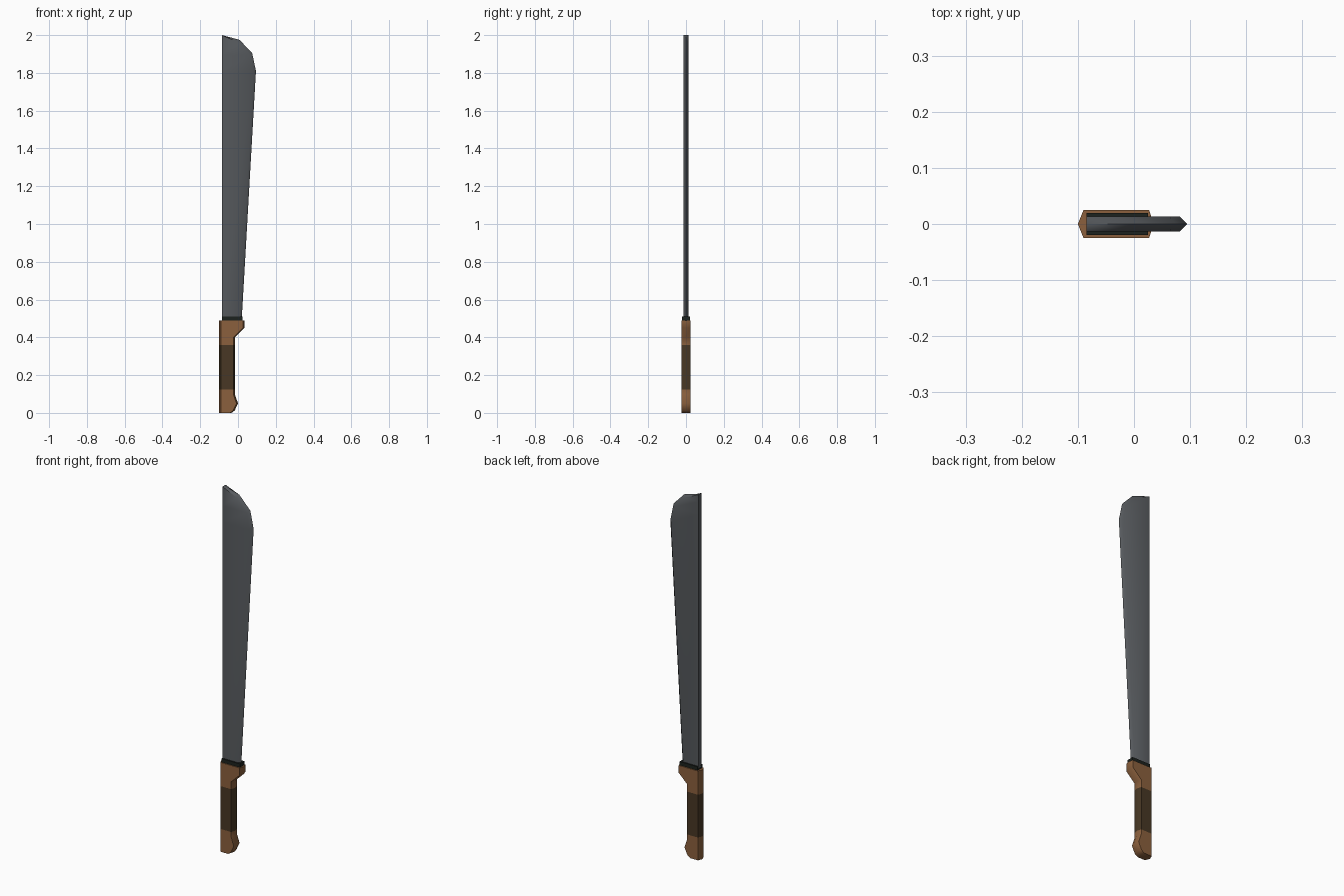
import bpy, bmesh, math

if "Cube" in bpy.data.objects:
    bpy.data.objects.remove(bpy.data.objects["Cube"])


def material(name, rgb):
    m = bpy.data.materials.new(name)
    m.diffuse_color = (*rgb, 1)
    m.use_nodes = True
    m.node_tree.nodes["Principled BSDF"].inputs["Base Color"].default_value = m.diffuse_color
    return m


STEEL = material("dark steel", (0.095, 0.103, 0.112))
COLLAR = material("black collar", (0.012, 0.016, 0.013))
WOOD = material("brown wood", (0.26, 0.118, 0.047))
WRAP = material("dark brown wrap", (0.065, 0.039, 0.018))


def loft(name, rings, mats, angle, rule=None):
    """Skin a list of equal-length rings, cap both ends."""
    bm = bmesh.new()
    rows = [[bm.verts.new(p) for p in ring] for ring in rings]
    n = len(rows[0])
    for a, b in zip(rows, rows[1:]):
        for i in range(n):
            j = (i + 1) % n
            bm.faces.new((a[i], a[j], b[j], b[i]))
    bm.faces.new(rows[0][::-1])
    bm.faces.new(rows[-1])
    bmesh.ops.remove_doubles(bm, verts=bm.verts[:], dist=1e-5)
    bmesh.ops.recalc_face_normals(bm, faces=bm.faces[:])
    for f in bm.faces:
        f.smooth = True
        if rule:
            f.material_index = rule(f.calc_center_median())
    me = bpy.data.meshes.new(name)
    bm.to_mesh(me)
    bm.free()
    for m in mats:
        me.materials.append(m)
    me.set_sharp_from_angle(angle=math.radians(angle))
    ob = bpy.data.objects.new(name, me)
    bpy.context.collection.objects.link(ob)
    return ob


# Blade: flat spine, ground cutting edge; (inner x, inner z, edge x, edge z)
S, T = -0.085, 0.013
profile = [(0.008, 0.50, 0.020, 0.50), (0.082, 1.805, 0.095, 1.81),
           (0.063, 1.895, 0.075, 1.905), (0.000, 1.962, 0.008, 1.975),
           (S, 2.0, S, 2.0)]
rings = [[(S, -T, iz), (ix, -T, iz), (ex, 0, ez), (ix, T, iz), (S, T, iz)]
         for ix, iz, ex, ez in profile]
# the last ring closes to the full-thickness spine corner
loft("blade", rings, [STEEL], 50)

# Collar between blade and handle
box = [(S, -0.02), (0.025, -0.02), (0.025, 0.02), (S, 0.02)]
loft("collar", [[(x, y, z) for x, y in box] for z in (0.485, 0.51)], [COLLAR], 30)

# Handle: six-sided section, straight back, shaped front; (z, front x)
L, W = -0.1, 0.025
shape = [(0.0, -0.035), (0.012, -0.018), (0.05, 0.0), (0.10, -0.017),
         (0.125, -0.017), (0.36, -0.017), (0.40, -0.017), (0.45, 0.035),
         (0.49, 0.035)]
rings = [[(L, 0, z), (L + 0.01, -W, z), (r - 0.008, -W, z), (r, 0, z),
          (r - 0.008, W, z), (L + 0.01, W, z)] for z, r in shape]
loft("handle", rings, [WOOD, WRAP], 50,
     lambda c: 1 if 0.125 < c.z < 0.36 else 0)
